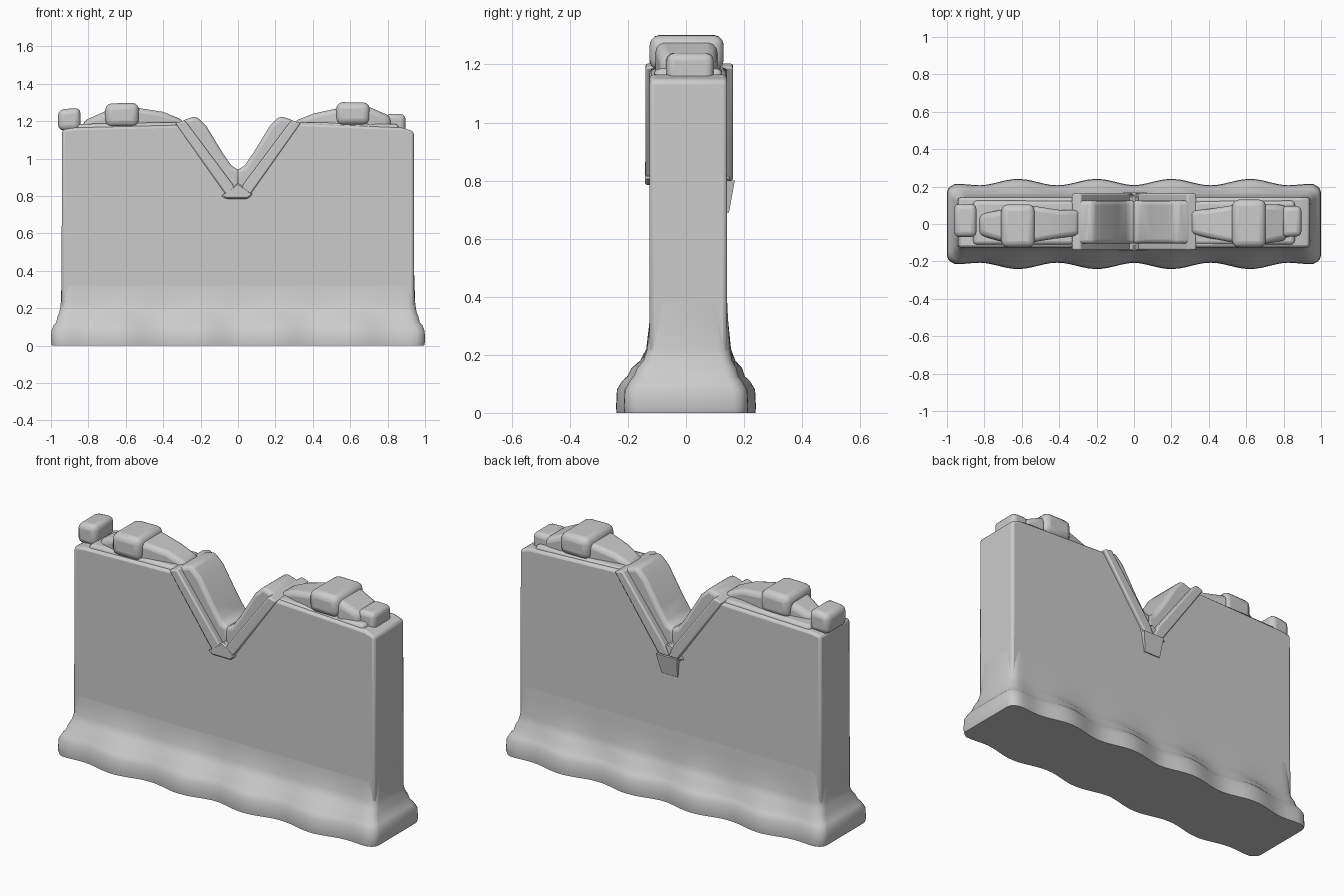
import bpy, bmesh
from math import cos, sin, pi, radians


def finish(name, bm, bevel=0.0, segs=3, angle=40):
    bmesh.ops.recalc_face_normals(bm, faces=bm.faces[:])
    me = bpy.data.meshes.new(name)
    bm.to_mesh(me)
    bm.free()
    ob = bpy.data.objects.new(name, me)
    bpy.context.collection.objects.link(ob)
    bpy.ops.object.select_all(action='DESELECT')
    ob.select_set(True)
    bpy.context.view_layer.objects.active = ob
    if bevel:
        m = ob.modifiers.new("bevel", 'BEVEL')
        m.width, m.segments, m.limit_method = bevel, segs, 'ANGLE'
        m.angle_limit = radians(25)
    bpy.ops.object.shade_smooth_by_angle(angle=radians(angle))
    return ob


def loft(name, rings, bevel=0.0, segs=3):
    bm = bmesh.new()
    vs = [[bm.verts.new(p) for p in r] for r in rings]
    n = len(rings[0])
    for a, b in zip(vs, vs[1:]):
        for i in range(n):
            j = (i + 1) % n
            bm.faces.new((a[i], a[j], b[j], b[i]))
    bm.faces.new(vs[0])
    bm.faces.new(vs[-1])
    return finish(name, bm, bevel, segs)


def slab(name, profile, y0, y1, bevel, segs=3):
    # front-view profile extruded through the wall thickness
    return loft(name, [[(x, y, z) for x, z in profile] for y in (y0, y1)], bevel, segs)


# wavy plinth, flaring out of the wall
def plinth_ring(z, hx, hy, wave, cy, r=0.04):
    side = []
    n = 56
    for i in range(n + 1):
        x = -hx + r + (2 * hx - 2 * r) * i / n
        bump = 0.5 + 0.5 * cos((abs(x) - 0.62) / 0.42 * 2 * pi)
        fade = min(1, (hx - abs(x)) / 0.15)
        side.append((x, hy + wave * bump * fade))
    corner = [(hx - r + r * sin(t), hy - r + r * cos(t)) for t in (pi / 6, pi / 3, pi / 2)]
    top = side + corner
    left = [(-x, y) for x, y in reversed(corner)]
    back = left + top
    ring = back + [(x, -y) for x, y in reversed(back)]
    return [(x, y + cy, z) for x, y in ring]


loft("plinth", [plinth_ring(*s) for s in (
    (0.0, 0.995, 0.205, 0.034, 0), (0.02, 1.0, 0.207, 0.034, 0), (0.08, 0.998, 0.204, 0.034, 0),
    (0.11, 0.985, 0.188, 0.032, 0), (0.125, 0.972, 0.178, 0.025, 0), (0.155, 0.965, 0.168, 0.022, 0.003),
    (0.18, 0.955, 0.152, 0.012, 0.006), (0.22, 0.948, 0.142, 0.004, 0.009),
    (0.32, 0.944, 0.135, 0.0, 0.01), (0.42, 0.941, 0.130, 0.0, 0.01))])

# wall with the V notch
slab("wall", [(-0.945, 0.05), (0.943, 0.05), (0.94, 1.145), (0.88, 1.165), (0.30, 1.19),
              (0.03, 0.82), (-0.03, 0.82), (-0.30, 1.18), (-0.88, 1.165), (-0.94, 1.155)],
     -0.125, 0.142, 0.014, 2)

for s, side in ((-1, "left"), (1, "right")):
    # thick coping lining the notch
    slab("notch_coping_" + side, [(s * x, z) for x, z in (
        (0.33, 1.17), (0.295, 1.205), (0.225, 1.228), (0.17, 1.175), (0.085, 1.035),
        (0.03, 0.955), (-0.01, 0.94), (-0.01, 0.82), (0.05, 0.82))], -0.105, 0.125, 0.022)
    # thin trim strips on both wall faces
    slab("notch_trim_" + side, [(s * x, z) for x, z in (
        (0.335, 1.19), (0.285, 1.205), (0.03, 0.865), (0.0, 0.80), (0.06, 0.80))],
        -0.14, 0.162, 0.008, 2)

# small keystones at the bottom of the notch
slab("keystone", [(-0.09, 0.80), (-0.06, 0.785), (0.05, 0.785), (0.08, 0.81), (0.0, 0.87)],
     -0.142, 0.15, 0.006, 1)
loft("back_keystone", [[(-0.06, 0.13, 0.80), (0.07, 0.13, 0.80), (0.07, 0.168, 0.80), (-0.06, 0.168, 0.80)],
                       [(-0.05, 0.13, 0.69), (0.05, 0.13, 0.69), (0.05, 0.148, 0.69), (-0.05, 0.148, 0.69)]])


# rounded stones along the top; each station is (x, front y, back y, top z)
def stone(name, stations, bevel=0.03, bottom=1.12):
    loft(name, [[(x, a, bottom), (x, b, bottom), (x, b, z), (x, a, z)]
                for x, a, b, z in stations], bevel)


stone("end_stone_left", [(-0.962, -0.07, 0.108, 1.262), (-0.842, -0.07, 0.108, 1.272)], 0.03, 1.15)
stone("shoulder_stone_left", [(-0.83, -0.06, 0.05, 1.20), (-0.65, -0.11, 0.09, 1.28)])
stone("peak_stone_left", [(-0.71, -0.125, 0.105, 1.295), (-0.53, -0.125, 0.105, 1.298)], 0.035, 1.17)
stone("slope_stone_left", [(-0.56, -0.10, 0.10, 1.275), (-0.40, -0.075, 0.075, 1.25),
                           (-0.29, -0.06, 0.075, 1.205)], 0.025)
stone("slope_stone_right", [(0.30, -0.05, 0.07, 1.20), (0.40, -0.075, 0.08, 1.24),
                            (0.56, -0.105, 0.105, 1.275)], 0.025)
stone("peak_stone_right", [(0.525, -0.125, 0.13, 1.302), (0.705, -0.125, 0.13, 1.30)], 0.035, 1.18)
stone("shoulder_stone_right", [(0.68, -0.11, 0.11, 1.285), (0.82, -0.085, 0.10, 1.225)])
stone("end_stone_right", [(0.79, -0.07, 0.095, 1.24), (0.895, -0.065, 0.095, 1.238)], 0.025)

# low mortar beds under the stones
for s, side in ((-1, "left"), (1, "right")):
    xs = sorted((s * 0.32, s * 0.86))
    stone("mortar_bed_" + side, [(x, -0.11, 0.125, 1.195 if abs(x) < 0.5 else 1.185) for x in xs], 0.02)
